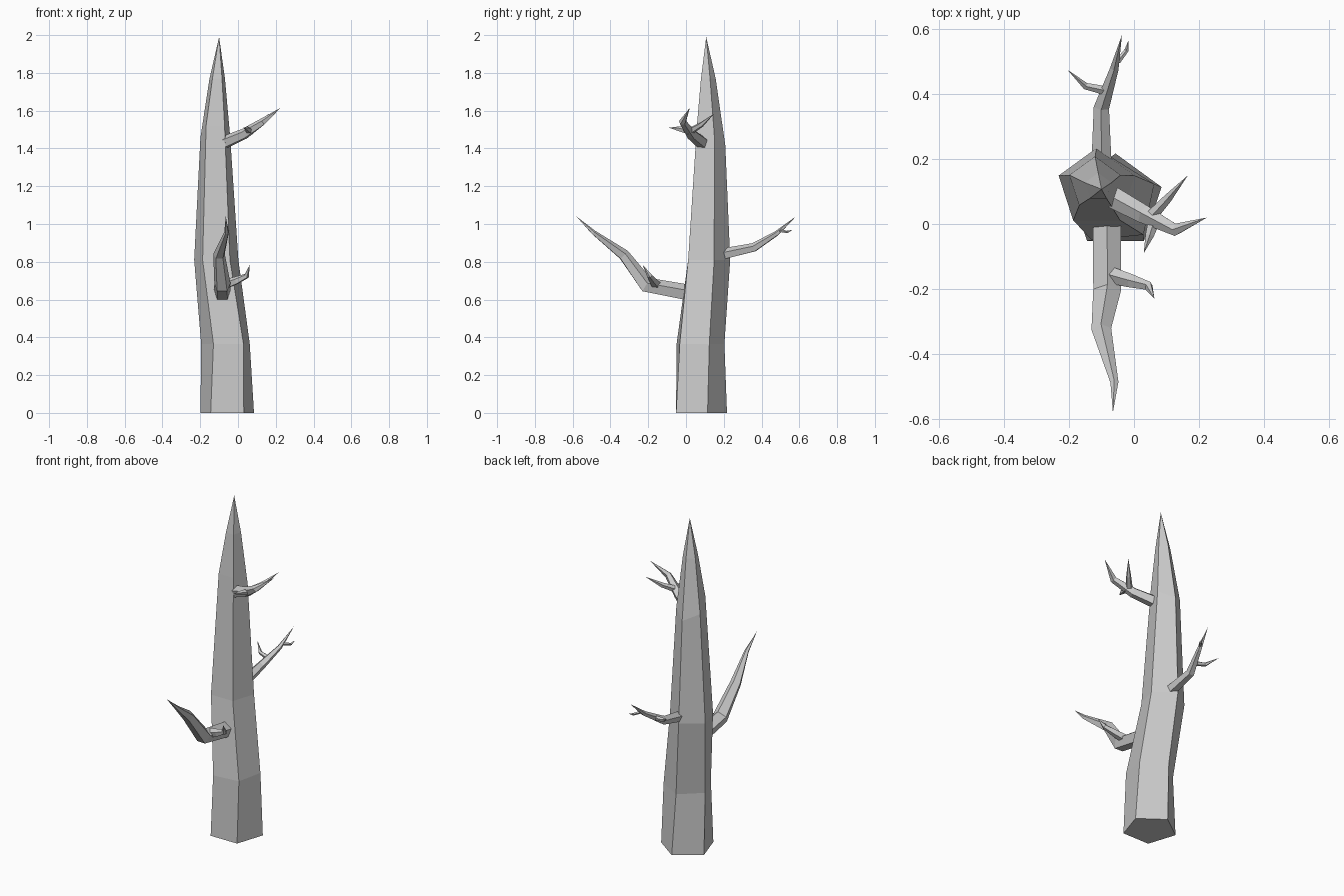
import bpy, bmesh
from math import sin, cos, radians, pi
from mathutils import Vector

if "Cube" in bpy.data.objects:
    bpy.data.objects.remove(bpy.data.objects["Cube"])

SIDES = 5


def skin(name, rings, tip):
    """Join rings of points into a closed, pointed, flat-faced limb."""
    bm = bmesh.new()
    loops = [[bm.verts.new(p) for p in ring] for ring in rings]
    end = bm.verts.new(tip)
    bm.faces.new(loops[0][::-1])
    for a, b in zip(loops, loops[1:]):
        for i in range(SIDES):
            j = (i + 1) % SIDES
            bm.faces.new((a[i], a[j], b[j], b[i]))
    for i in range(SIDES):
        bm.faces.new((loops[-1][i], loops[-1][(i + 1) % SIDES], end))
    bmesh.ops.recalc_face_normals(bm, faces=bm.faces[:])
    mesh = bpy.data.meshes.new(name)
    bm.to_mesh(mesh)
    bm.free()
    obj = bpy.data.objects.new(name, mesh)
    bpy.context.collection.objects.link(obj)
    return obj


def limb(name, path, radii):
    """Sweep a shrinking pentagon along a path; the last point is the tip."""
    pts = [Vector(p) for p in path]
    rings = []
    for k, r in enumerate(radii):
        d = (pts[k + 1] - pts[k]).normalized()
        if k:
            d = (d + (pts[k] - pts[k - 1]).normalized()).normalized()
        side = d.cross(Vector((0, 0, 1))).normalized()
        up = side.cross(d)
        angles = [pi / 2 + 2 * pi * i / SIDES for i in range(SIDES)]
        rings.append([pts[k] + (side * cos(a) + up * sin(a)) * r for a in angles])
    return skin(name, rings, pts[-1])


# Trunk: x, y, z, radius, twist in degrees, forward tilt slope
trunk = []
for x, y, z, r, twist, tilt in [
    (-0.057, 0.068, 0.00, 0.149, 0, 0),
    (-0.062, 0.068, 0.365, 0.136, 6, 0),
    (-0.115, 0.111, 0.81, 0.123, 0, 0),
    (-0.12, 0.125, 1.475, 0.083, 0, -0.7),
    (-0.11, 0.114, 1.77, 0.043, 0, 0),
]:
    angles = [pi / 2 + 2 * pi * i / SIDES + radians(twist) for i in range(SIDES)]
    trunk.append([(x + r * cos(a), y + r * sin(a), z + tilt * r * sin(a)) for a in angles])
skin("trunk", trunk, (-0.1, 0.107, 1.99))

# Front branch and its twig
limb("front_branch", [(-0.083, 0.03, 0.63), (-0.083, -0.21, 0.675), (-0.1, -0.33, 0.835),
                      (-0.06, -0.49, 0.955), (-0.065, -0.58, 1.04)],
     [0.046, 0.045, 0.032, 0.013])
limb("front_twig", [(-0.08, -0.155, 0.675), (-0.01, -0.175, 0.7), (0.045, -0.192, 0.725),
                    (0.063, -0.23, 0.785)], [0.028, 0.022, 0.015])

# Back branch and its twigs
limb("back_branch", [(-0.1, 0.2, 0.84), (-0.1, 0.36, 0.875), (-0.06, 0.48, 0.95),
                     (-0.037, 0.582, 1.04)], [0.032, 0.025, 0.014])
limb("back_twig_long", [(-0.085, 0.41, 0.905), (-0.15, 0.425, 0.915),
                        (-0.205, 0.475, 0.955)], [0.015, 0.011])
limb("back_twig_short", [(-0.05, 0.5, 0.965), (-0.023, 0.535, 0.957),
                         (-0.017, 0.565, 0.97)], [0.009, 0.007])

# Upper side branch and its twigs
limb("upper_branch", [(-0.08, 0.09, 1.428), (0.03, 0.03, 1.475), (0.13, -0.018, 1.54),
                      (0.225, 0.02, 1.615)], [0.036, 0.03, 0.02])
limb("upper_twig_back", [(0.05, 0.02, 1.49), (0.105, 0.08, 1.525), (0.166, 0.15, 1.585)],
     [0.02, 0.014])
limb("upper_twig_front", [(0.065, 0.02, 1.49), (0.048, -0.035, 1.503), (0.03, -0.09, 1.51)],
     [0.02, 0.014])
